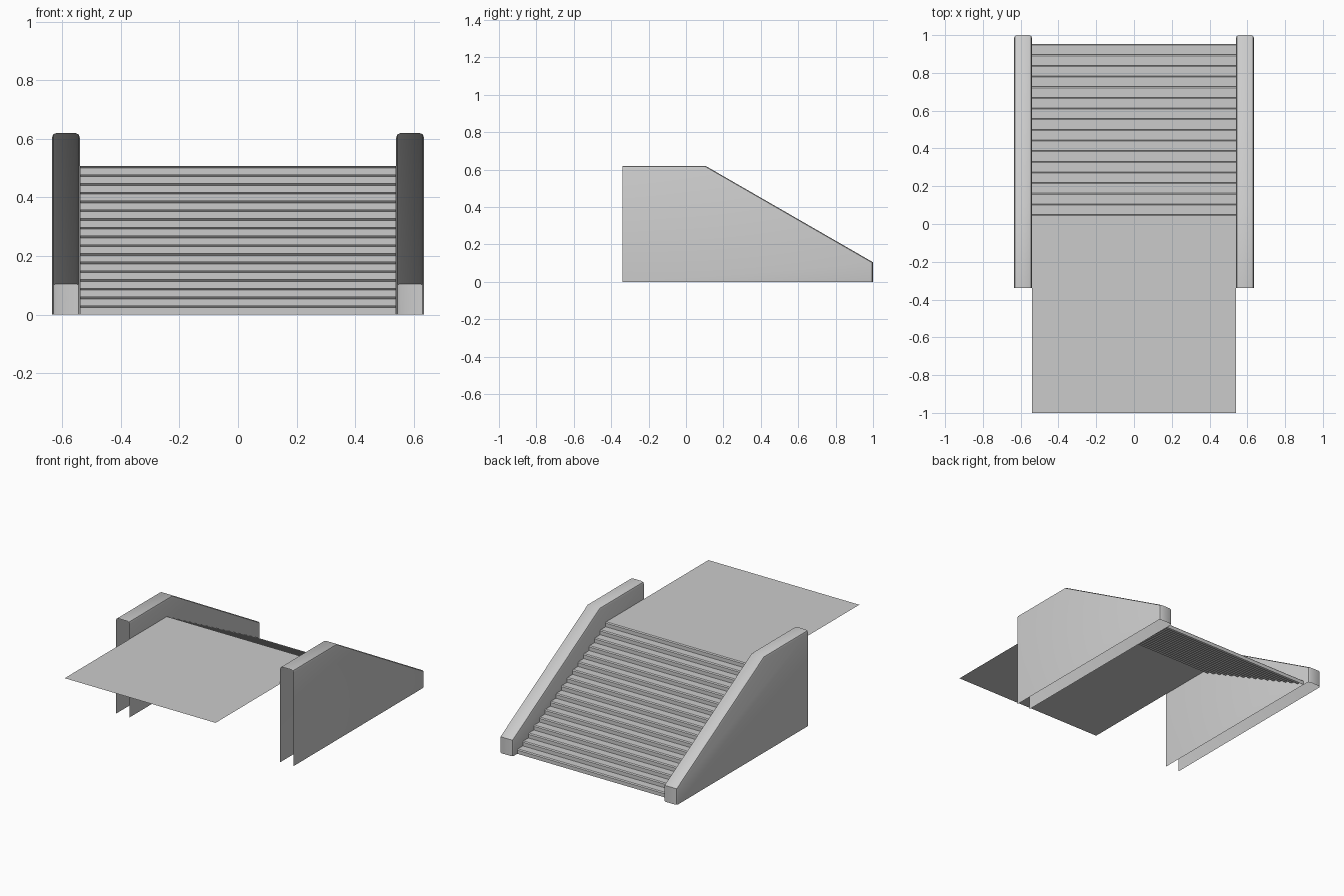
import bpy, bmesh

if "Cube" in bpy.data.objects:
    bpy.data.objects.remove(bpy.data.objects["Cube"])

HALF_W = 0.54      # half width of the stairs
STEPS = 17
TOP_Z = 0.507
FIRST_Y, LAST_Y = 0.953, 0.05


def finish(name, bm):
    me = bpy.data.meshes.new(name)
    bm.to_mesh(me)
    bm.free()
    ob = bpy.data.objects.new(name, me)
    bpy.context.collection.objects.link(ob)
    return ob


def sheet(name, profile):
    """Open (y, z) profile swept across the stair width."""
    bm = bmesh.new()
    rows = [[bm.verts.new((x, y, z)) for x in (-HALF_W, HALF_W)] for y, z in profile]
    for a, b in zip(rows, rows[1:]):
        bm.faces.new((a[0], a[1], b[1], b[0]))
    # treads face up and risers face +y
    bm.normal_update()
    if sum(f.normal.z for f in bm.faces) < 0:
        bmesh.ops.reverse_faces(bm, faces=bm.faces[:])
    return finish(name, bm)


def side_wall(name, x0, x1):
    """Hollow sloped parapet, open underneath and at the landing end."""
    prof = [(-0.34, 0), (1, 0), (1, 0.105), (0.105, 0.62), (-0.34, 0.62)]
    bm = bmesh.new()
    a = [bm.verts.new((x0, y, z)) for y, z in prof]
    b = [bm.verts.new((x1, y, z)) for y, z in prof]
    bm.faces.new(a)
    bm.faces.new(b[::-1])
    n = len(prof)
    for i in range(n):
        j = (i + 1) % n
        bm.faces.new((a[i], b[i], b[j], a[j]))
    bmesh.ops.recalc_face_normals(bm, faces=bm.faces[:])
    # round the long edges of the end, slope and top
    edges = [bm.edges.get((s[i], s[i + 1])) for s in (a, b) for i in (1, 2, 3)]
    bmesh.ops.bevel(bm, geom=edges, offset=0.015, segments=2, profile=0.5,
                    affect='EDGES')
    bm.normal_update()
    hidden = [f for f in bm.faces if f.normal.z < -0.9 or f.normal.y < -0.9]
    bmesh.ops.delete(bm, geom=hidden, context='FACES')
    ob = finish(name, bm)
    bpy.ops.object.select_all(action='DESELECT')
    ob.select_set(True)
    bpy.context.view_layer.objects.active = ob
    bpy.ops.object.shade_smooth_by_angle(angle=0.6)
    return ob


# stair flight: risers and treads with a small chamfered nosing
run = (FIRST_Y - LAST_Y) / (STEPS - 1)
rise = TOP_Z / STEPS
c = 0.006
steps = []
for i in range(STEPS):
    y, z = FIRST_Y - i * run, i * rise
    steps += [(y, z), (y, z + rise - c), (y - c, z + rise)]
sheet("stair_flight", steps)

# upper landing
sheet("landing", [(LAST_Y - c, TOP_Z), (-1, TOP_Z)])

# parapets on both sides
side_wall("right_side_wall", HALF_W, 0.635)
side_wall("left_side_wall", -0.635, -HALF_W)
